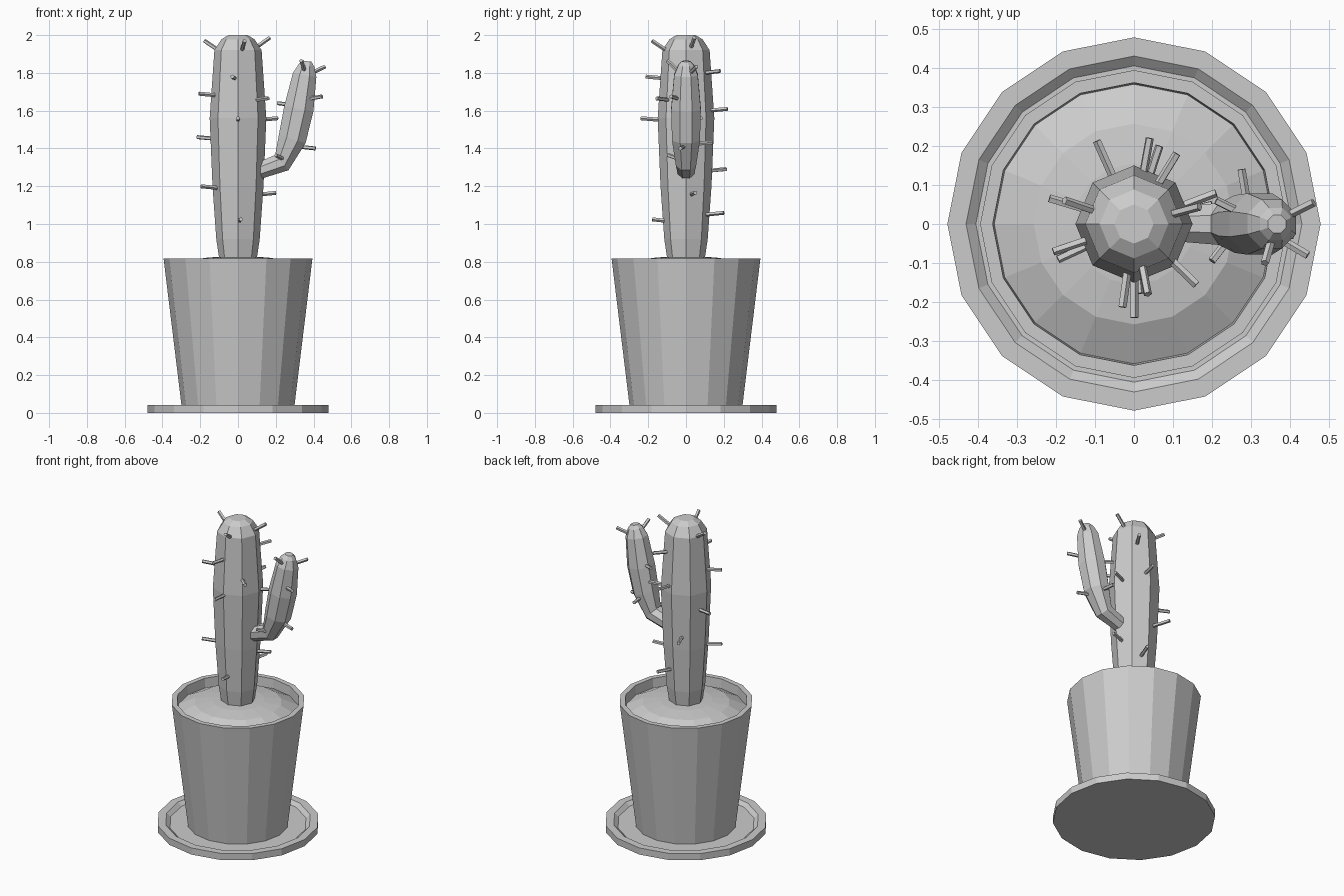
import bpy, bmesh, math
from mathutils import Vector


def skin(name, rings, sides, turn=0.0):
    """Join rings (centre, normal, radius) into one closed, flat-shaded skin."""
    bm = bmesh.new()
    loops = []
    for centre, normal, radius in rings:
        rot = Vector((0, 0, 1)).rotation_difference(Vector(normal))
        loop = []
        for i in range(sides):
            a = math.tau * (i + turn) / sides
            p = Vector((math.cos(a), math.sin(a), 0)) * radius
            loop.append(bm.verts.new(Vector(centre) + rot @ p))
        loops.append(loop)
    for a, b in zip(loops, loops[1:]):
        for i in range(sides):
            j = (i + 1) % sides
            bm.faces.new((a[i], a[j], b[j], b[i]))
    bm.faces.new(loops[0][::-1])
    bm.faces.new(loops[-1])
    bmesh.ops.recalc_face_normals(bm, faces=bm.faces)
    mesh = bpy.data.meshes.new(name)
    bm.to_mesh(mesh)
    bm.free()
    obj = bpy.data.objects.new(name, mesh)
    bpy.context.collection.objects.link(obj)
    return obj


def lathe(name, profile, sides=16):
    return skin(name, [((0, 0, z), (0, 0, 1), r) for r, z in profile], sides)


def spine(name, base, tip):
    d = Vector(tip) - Vector(base)
    skin(name, [(base, d, 0.011), (tip, d, 0.011)], 5)


# Saucer with a shallow recess
lathe("saucer", [(0.478, 0), (0.478, 0.043), (0.43, 0.043), (0.405, 0.022)])

# Tapered pot with a thin lip
lathe("pot", [(0.297, 0.022), (0.394, 0.817), (0.362, 0.817), (0.357, 0.74)])

# Mounded soil
lathe("soil", [(0.358, 0.74), (0.358, 0.757), (0.257, 0.808),
               (0.155, 0.823), (0.05, 0.828)])

# Trunk
lathe("trunk", [(0.097, 0.80), (0.115, 0.92), (0.135, 1.2), (0.15, 1.56),
                (0.125, 1.92), (0.088, 1.978), (0.05, 2.0)], 8)

# Bent side arm, each ring square to the path
arm = [(0.08, 1.27, 0.045), (0.232, 1.325, 0.058), (0.287, 1.45, 0.08),
       (0.322, 1.61, 0.085), (0.353, 1.79, 0.068), (0.363, 1.84, 0.045),
       (0.366, 1.862, 0.025)]
rings = []
for i, (x, z, r) in enumerate(arm):
    x0, z0, _ = arm[max(i - 1, 0)]
    x1, z1, _ = arm[min(i + 1, len(arm) - 1)]
    rings.append(((x, 0, z), (x1 - x0, 0, z1 - z0), r))
skin("arm", rings, 8, 0.5)

# Trunk spines: tips, pointing away from the trunk axis
trunk_tips = [
    (-0.217, 0.065, 1.46), (-0.207, -0.07, 1.69), (-0.195, -0.09, 1.20),
    (0.16, -0.155, 1.665), (0.21, 0.08, 1.56), (0.20, 0.05, 1.165),
    (0.0, -0.24, 1.56), (-0.03, -0.213, 1.78), (0.015, -0.178, 1.025),
    (0.11, 0.18, 1.81), (0.04, 0.22, 1.61), (-0.095, 0.213, 1.29),
    (0.065, 0.20, 1.06)]
for n, (x, y, z) in enumerate(trunk_tips):
    spine(f"trunk_spine_{n}", (x * 0.5, y * 0.5, z - 0.01), (x, y, z))

# Crown spines slant upward
for n, (x, y, z) in enumerate([(-0.178, 0.06, 1.97), (0.168, 0.045, 1.987),
                               (0.035, -0.18, 1.97)]):
    spine(f"crown_spine_{n}", (x * 0.5, y * 0.5, z - 0.06), (x, y, z))

# Arm spines: tip and base
arm_spines = [
    ((0.46, 0.055, 1.833), (0.37, 0.01, 1.79)),
    ((0.335, -0.10, 1.865), (0.355, -0.03, 1.80)),
    ((0.445, -0.08, 1.675), (0.36, -0.03, 1.66)),
    ((0.21, 0.06, 1.64), (0.29, 0.02, 1.63)),
    ((0.41, -0.03, 1.40), (0.32, -0.01, 1.41)),
    ((0.20, -0.095, 1.365), (0.25, -0.03, 1.34)),
    ((0.275, 0.14, 1.43), (0.29, 0.05, 1.425))]
for n, (tip, base) in enumerate(arm_spines):
    spine(f"arm_spine_{n}", base, tip)
